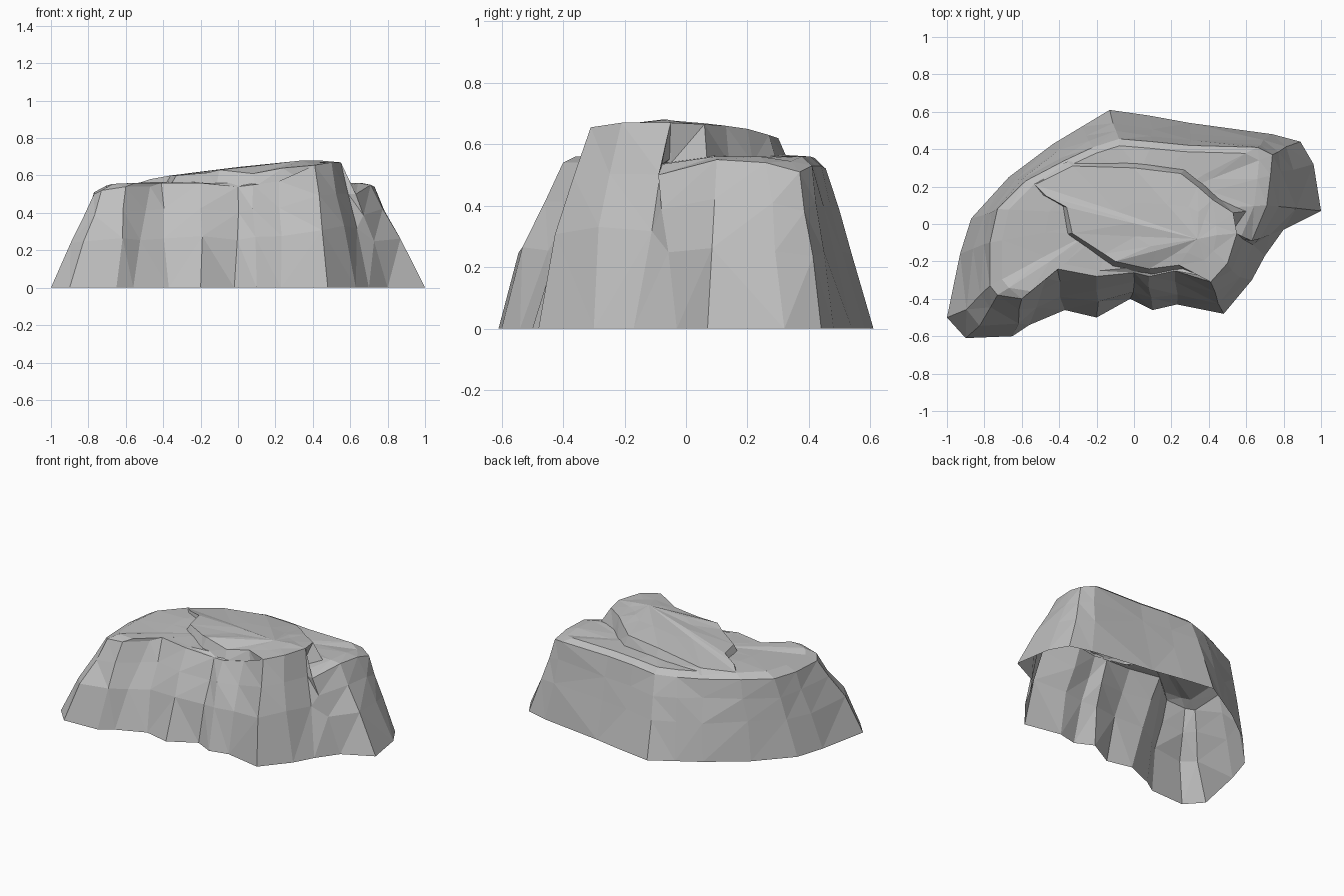
import bpy
import bmesh
import random
from mathutils import Vector

random.seed(4)

default = bpy.data.objects.get("Cube")
if default:
    bpy.data.objects.remove(default, do_unlink=True)

stone = bpy.data.materials.new("grey stone")
stone.use_nodes = True
stone.diffuse_color = (0.52, 0.52, 0.52, 1)
stone.node_tree.nodes["Principled BSDF"].inputs["Base Color"].default_value = stone.diffuse_color


def jitter(point, amount):
    """Shift a point a little so neighbouring facets differ."""
    return point + Vector([random.uniform(-amount, amount) for axis in range(3)])


def blend(lower, upper, share, rough, front_bulge=1.0):
    """Ring of points part way between two rings; the front may bulge forward."""
    ring = []
    for a, b in zip(lower, upper):
        p = jitter(a.lerp(b, share), rough)
        if a.y < -.25:
            p.y *= front_bulge
        ring.append(p)
    return ring


def loft(name, rings, apex=None):
    """Skin a stack of rings; an apex closes the top with a fan."""
    bm = bmesh.new()
    loops = [[bm.verts.new(p) for p in ring] for ring in rings]
    count = len(loops[0])
    for low, high in zip(loops, loops[1:]):
        for i in range(count):
            j = (i + 1) % count
            bm.faces.new((low[i], low[j], high[j], high[i]))
    if apex:
        tip = bm.verts.new(apex)
        top = loops[-1]
        for i in range(count):
            bm.faces.new((top[i], top[(i + 1) % count], tip))
    bmesh.ops.triangulate(bm, faces=bm.faces[:], quad_method="SHORT_EDGE")
    mesh = bpy.data.meshes.new(name)
    bm.to_mesh(mesh)
    bm.free()
    mesh.materials.append(stone)
    obj = bpy.data.objects.new(name, mesh)
    bpy.context.collection.objects.link(obj)
    return obj


# Crest shared by the cliff and the slab at the front left corner
crest = [(.41, -.31, .655), (.5, -.21, .67), (.55, -.05, .67)]

# Rock wall columns: foot x, foot y, rim x, rim y, rim height
columns = [
    (-1, -.5, -.77, -.33, .5), (-.9, -.61, -.73, -.38, .52),
    (-.65, -.6, -.6, -.4, .54), (-.56, -.54, -.47, -.29, .54),
    (-.37, -.46, -.41, -.24, .56), (-.2, -.5, -.2, -.28, .56),
    (-.02, -.4, 0, -.26, .54), (.1, -.46, .08, -.28, .55),
    (.23, -.43, .22, -.25, .57), (.48, -.48, *crest[0]),
    (.63, -.3, *crest[1]), (.7, -.17, *crest[2]),
    (.8, -.03, .63, -.09, .5), (1, .07, .71, .1, .55),
    (.96, .32, .73, .26, .54), (.89, .44, .74, .37, .51),
    (.74, .48, .66, .41, .53), (.3, .54, .3, .42, .53),
    (.08, .58, .1, .44, .53), (-.13, .61, -.08, .455, .52),
    (-.28, .52, -.22, .41, .52), (-.43, .43, -.37, .34, .52),
    (-.67, .25, -.58, .23, .53), (-.87, .03, -.73, .08, .52),
    (-.93, -.16, -.77, -.1, .51),
]
foot = [Vector((c[0], c[1], 0)) for c in columns]
rim = [Vector(c[2:]) for c in columns]

# Terrace: a bevelled lip inside the rim, then a nearly flat top running under the slab
centre = Vector((-.05, .05, .57))
lip = [p.lerp(centre, .09) for p in rim]
for edge, p in zip(rim, lip):
    p.z = min(.56, edge.z + .035)
under = [centre] * len(lip)

loft("rock_base", [
    foot,
    blend(foot, rim, .48, .011, front_bulge=1.07),
    blend(foot, rim, .76, .008, front_bulge=1.04),
    rim, lip,
    blend(lip, under, .35, .006),
    blend(lip, under, .7, .004),
])

# Raised slab: meets the crest, and fades into the plateau at its right end
slab_edge = [Vector(p) for p in (
    (-.53, .21, .56), (-.47, .15, .58), (-.36, .09, .6), (-.33, -.05, .6),
    (-.16, -.16, .615), (-.1, -.2, .63), (.08, -.24, .61), (.24, -.22, .64),
    *crest,
    (.53, .06, .665), (.42, .13, .66), (.34, .2, .65), (.25, .27, .63),
    (0, .3, .62), (-.33, .31, .575),
)]
peak = Vector((.34, -.08, .68))
skirt = []
for p in slab_edge:
    # the skirt tucks in under the crest and flares out elsewhere
    if p.x > .4 and p.y < 0:
        flare = -.03
    elif p.x > .5:
        flare = .08
    else:
        flare = .035
    q = p + Vector((p.x, p.y, 0)).normalized() * flare
    q.z = .54
    skirt.append(q)
crown = blend(slab_edge, [peak] * len(slab_edge), .5, .005)
loft("upper_slab", [skirt, slab_edge, crown], peak)
